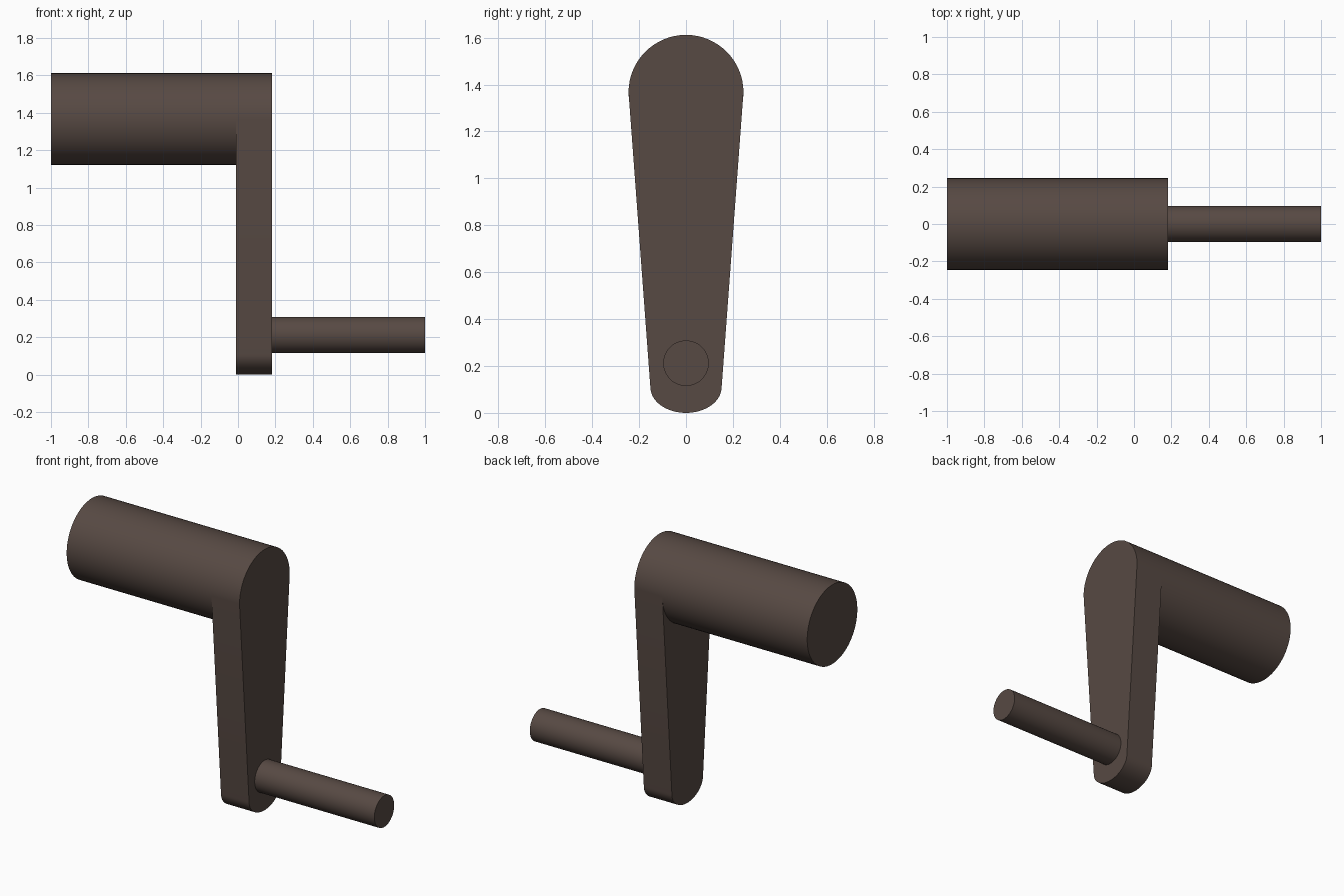
import bpy, bmesh, math

cube = bpy.data.objects.get("Cube")
if cube:
    bpy.data.objects.remove(cube, do_unlink=True)

# Single dark brown material
brown = bpy.data.materials.new("dark_brown")
brown.use_nodes = True
color = (0.095, 0.067, 0.056, 1)
brown.diffuse_color = color
bsdf = brown.node_tree.nodes["Principled BSDF"]
bsdf.inputs["Base Color"].default_value = color
bsdf.inputs["Roughness"].default_value = 0.6


def arc(cz, ry, rz, start, end, steps):
    """Points (y, z) on an ellipse centred on y = 0."""
    angles = [math.radians(start + (end - start) * i / steps) for i in range(steps + 1)]
    return [(ry * math.cos(a), cz + rz * math.sin(a)) for a in angles]


def extrude_x(name, outline, x0, x1):
    """Solid with a (y, z) outline running from x0 to x1."""
    bm = bmesh.new()
    face = bm.faces.new([bm.verts.new((x0, y, z)) for y, z in outline])
    result = bmesh.ops.extrude_face_region(bm, geom=[face])
    verts = [v for v in result["geom"] if isinstance(v, bmesh.types.BMVert)]
    bmesh.ops.translate(bm, verts=verts, vec=(x1 - x0, 0, 0))
    bmesh.ops.recalc_face_normals(bm, faces=bm.faces)
    mesh = bpy.data.meshes.new(name)
    bm.to_mesh(mesh)
    bm.free()
    mesh.materials.append(brown)
    obj = bpy.data.objects.new(name, mesh)
    bpy.context.collection.objects.link(obj)
    bpy.ops.object.select_all(action="DESELECT")
    obj.select_set(True)
    bpy.context.view_layer.objects.active = obj
    bpy.ops.object.shade_smooth_by_angle(angle=math.radians(30))
    return obj


def cylinder_x(name, radius, cz, x0, x1):
    return extrude_x(name, arc(cz, radius, radius, 0, 360, 64)[:-1], x0, x1)


top_z, top_r = 1.367, 0.245
arm_left, arm_right = -0.01, 0.182

# Tapered crank arm: round top, flattened round bottom
arm_outline = arc(top_z, top_r, top_r, 0, 180, 32) + arc(0.11, 0.152, 0.11, 180, 360, 32)
extrude_x("crank_arm", arm_outline, arm_left, arm_right)

# Thick shaft at the top, thin handle pin at the bottom
cylinder_x("shaft", top_r, top_z, -1, arm_left)
cylinder_x("handle_pin", 0.097, 0.212, arm_right, 1)
